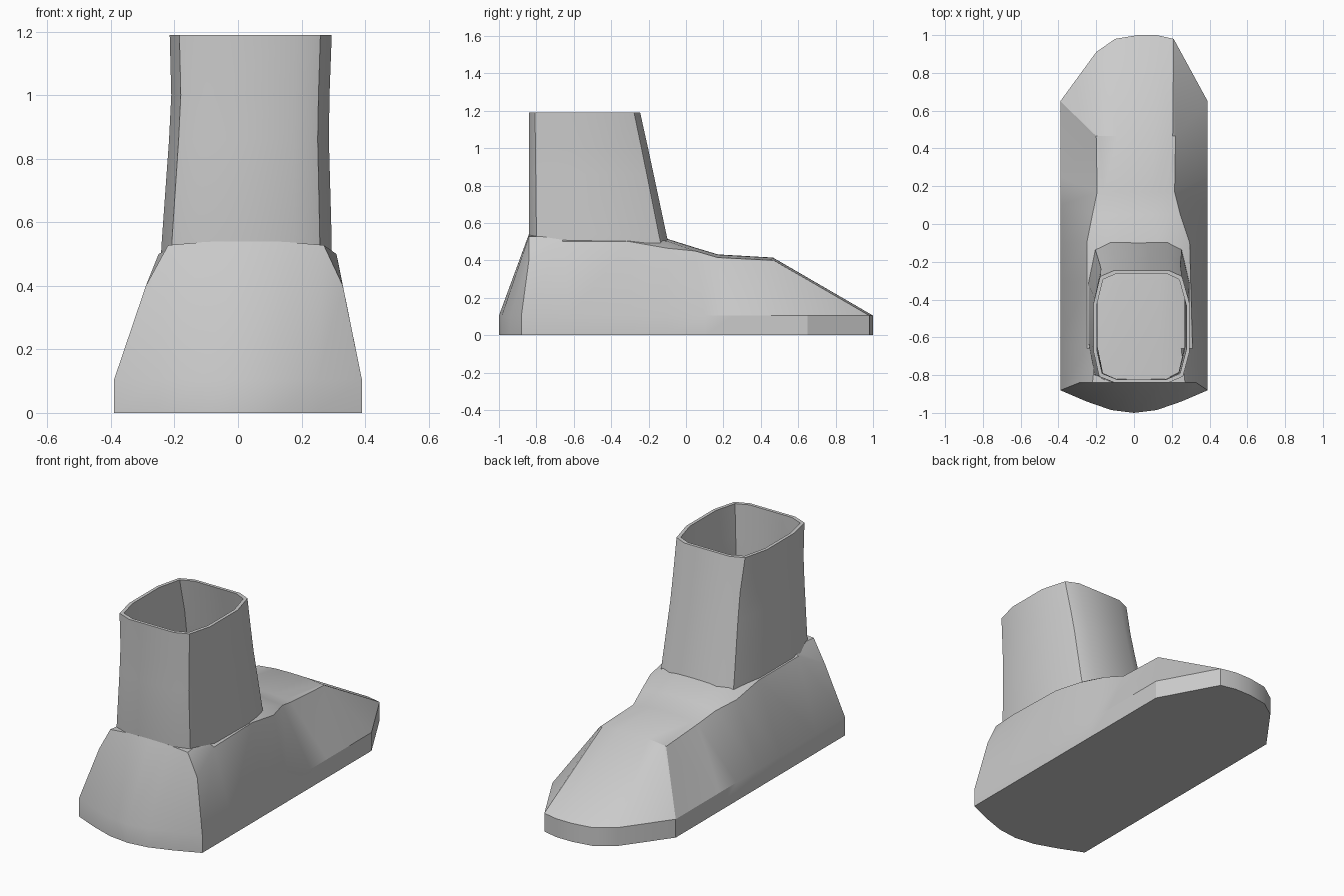
import bpy, bmesh, math

cube = bpy.data.objects.get("Cube")
if cube:
    bpy.data.objects.remove(cube)

grey = bpy.data.materials.new("plain grey")
grey.use_nodes = True
grey.diffuse_color = (0.6, 0.6, 0.6, 1)
grey.node_tree.nodes["Principled BSDF"].inputs["Base Color"].default_value = (0.6, 0.6, 0.6, 1)


def finish(bm, name, angle):
    bmesh.ops.recalc_face_normals(bm, faces=bm.faces)
    mesh = bpy.data.meshes.new(name)
    bm.to_mesh(mesh)
    bm.free()
    mesh.materials.append(grey)
    ob = bpy.data.objects.new(name, mesh)
    bpy.context.collection.objects.link(ob)
    bpy.ops.object.select_all(action="DESELECT")
    ob.select_set(True)
    bpy.context.view_layer.objects.active = ob
    bpy.ops.object.shade_smooth_by_angle(angle=math.radians(angle))


def bridge(bm, a, b, closed=False):
    n = len(a)
    for i in range(n if closed else n - 1):
        j = (i + 1) % n
        bm.faces.new((a[i], a[j], b[j], b[i]))


# Shoe: crosswise sections from heel to toe above a sole rim
HALF, RIM = 0.39, 0.105
# y of rim, y of section, shoulder left/right/height, crown left/right/height
stations = [
    (-0.88, -0.84, -0.29, 0.33, 0.40, -0.22, 0.27, 0.54),
    (-0.62, -0.66, -0.25, 0.31, 0.50, -0.2, 0.25, 0.54),
    (-0.3, -0.3, -0.25, 0.30, 0.50, -0.19, 0.24, 0.53),
    (-0.1, -0.1, -0.25, 0.295, 0.465, -0.18, 0.23, 0.515),
    (0.1, 0.05, -0.22, 0.245, 0.45, -0.17, 0.19, 0.468),
    (0.25, 0.17, -0.195, 0.215, 0.415, -0.16, 0.18, 0.432),
    (0.65, 0.465, -0.2, 0.22, 0.40, -0.185, 0.205, 0.415),
]
heel_arc = [(-0.25, -0.94), (-0.12, -0.985), (0, -1), (0.12, -0.985), (0.25, -0.94)]
toe_arc = [(-0.2, 0.91), (-0.1, 0.98), (0.02, 1), (0.12, 1), (0.21, 0.98)]

bm = bmesh.new()
rim_left, rim_right, sections = [], [], []
for ry, y, sl, sr, sz, cl, cr, cz in stations:
    rim_left.append(bm.verts.new((-HALF, ry, RIM)))
    rim_right.append(bm.verts.new((HALF, ry, RIM)))
    row = [(sl, y, sz)]
    for i in range(5):
        t = i / 4
        row.append((cl + (cr - cl) * t, y, cz - 0.012 * abs(2 * t - 1) ** 3))
    row.append((sr, y, sz))
    sections.append([bm.verts.new(p) for p in row])
heel = [bm.verts.new((x, y, RIM)) for x, y in heel_arc]
toe = [bm.verts.new((x, y, RIM)) for x, y in toe_arc]
for a, b in zip(sections, sections[1:]):
    bridge(bm, a, b)
bridge(bm, rim_left, [s[0] for s in sections])
bridge(bm, rim_right, [s[-1] for s in sections])
bridge(bm, [rim_left[0]] + heel + [rim_right[0]], sections[0])
bridge(bm, [rim_left[-1]] + toe + [rim_right[-1]], sections[-1])
# Sole wall and underside
rim = rim_left + toe + rim_right[::-1] + heel[::-1]
ground = [bm.verts.new((v.co.x, v.co.y, 0)) for v in rim]
bridge(bm, rim, ground, True)
bm.faces.new(ground)
finish(bm, "shoe", 28)


# Shaft: open tube with gently bowed walls and narrow cut corners
def ring(bm, left, right, back, front, z, inset=0):
    l, r, b, f = left + inset, right - inset, back + inset, front - inset
    w, d = r - l, f - b
    pts = []
    for u, v in [(0.22, 0), (0.78, 0), (0.93, 0.055), (1, 0.28), (1, 0.7), (0.92, 0.945),
                 (0.78, 1), (0.22, 1), (0.07, 0.945), (0, 0.7), (0, 0.28), (0.06, 0.055)]:
        pts.append(bm.verts.new((l + w * u, b + d * v, z)))
    return pts


levels = [
    (-0.245, 0.295, -0.83, -0.085, 0.45),
    (-0.24, 0.295, -0.84, -0.105, 0.54),
    (-0.217, 0.286, -0.84, -0.173, 0.86),
    (-0.21, 0.288, -0.84, -0.203, 1.0),
    (-0.215, 0.295, -0.84, -0.245, 1.19),
]
bm = bmesh.new()
outer = [ring(bm, *lv) for lv in levels]
inner = [ring(bm, *lv, inset=0.018) for lv in levels]
for shell in (outer, inner):
    for a, b in zip(shell, shell[1:]):
        bridge(bm, a, b, True)
bridge(bm, outer[-1], inner[-1], True)
bridge(bm, outer[0], inner[0], True)
finish(bm, "shaft", 35)
